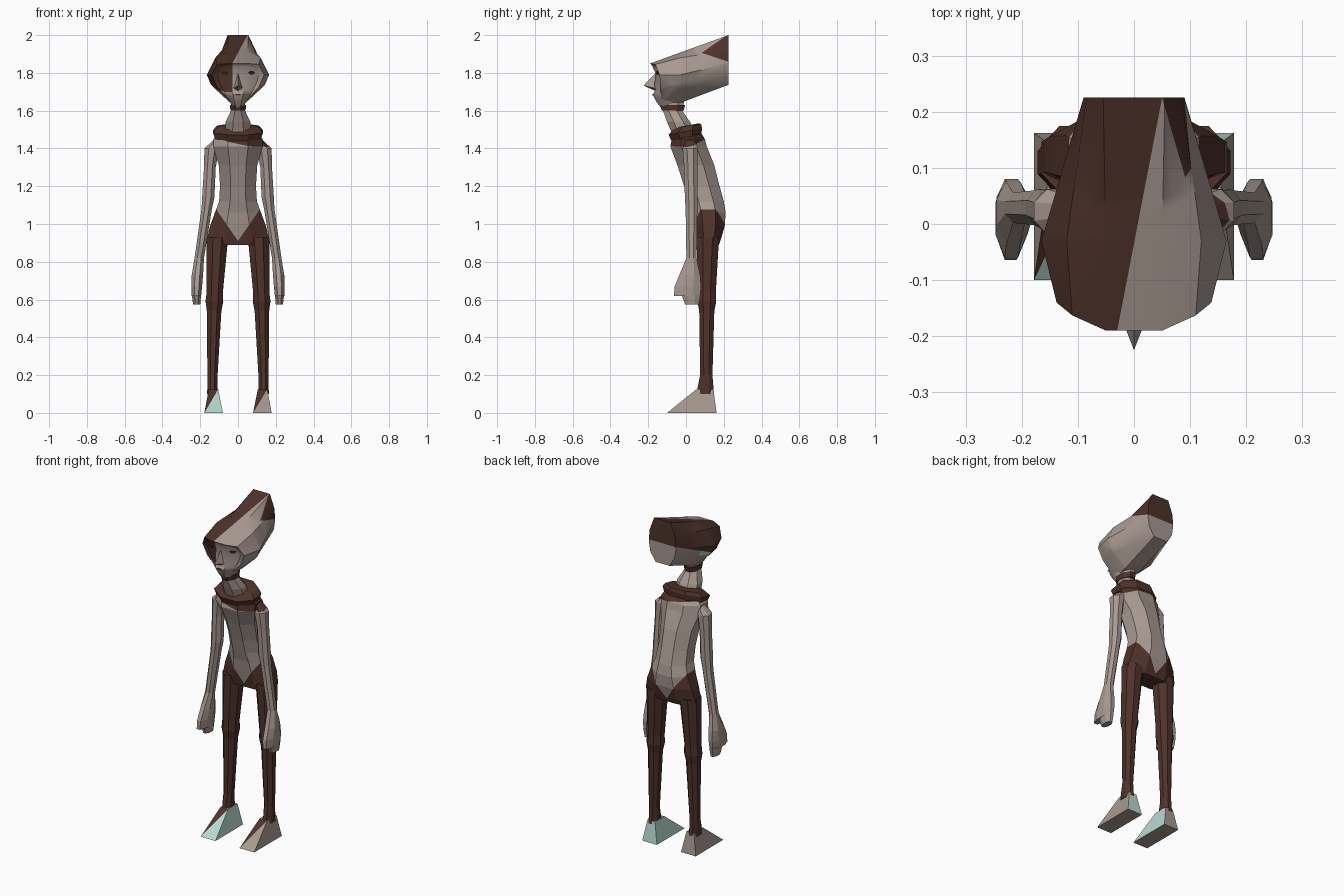
import bpy, bmesh, math
from mathutils import Vector

if "Cube" in bpy.data.objects:
    bpy.data.objects.remove(bpy.data.objects["Cube"])


def material(name, rgb):
    m = bpy.data.materials.new(name)
    m.use_nodes = True
    m.diffuse_color = (*rgb, 1)
    node = m.node_tree.nodes["Principled BSDF"]
    node.inputs["Base Color"].default_value = (*rgb, 1)
    node.inputs["Roughness"].default_value = 0.9
    return m


PALETTE = [material("warm_beige", (0.39, 0.32, 0.285)),
           material("dark_brown", (0.078, 0.032, 0.023)),
           material("pale_mint", (0.48, 0.7, 0.63)),
           material("eye_black", (0.025, 0.015, 0.012))]
BEIGE, BROWN, MINT, BLACK = range(4)


def build(name, verts, faces, colour=BEIGE, cuts=(), rule=None, smooth=0):
    """Mesh object; cuts are planes (a, b, c, d), rule picks a colour per face."""
    bm = bmesh.new()
    vs = [bm.verts.new(v) for v in verts]
    for f in faces:
        bm.faces.new([vs[i] for i in f])
    bmesh.ops.recalc_face_normals(bm, faces=bm.faces)
    for a, b, c, d in cuts:
        no = Vector((a, b, c))
        bmesh.ops.bisect_plane(bm, geom=bm.verts[:] + bm.edges[:] + bm.faces[:],
                               plane_co=no * d / no.length_squared, plane_no=no)
    for f in bm.faces:
        f.material_index = rule(f.calc_center_median()) if rule else colour
    me = bpy.data.meshes.new(name)
    bm.to_mesh(me)
    bm.free()
    for m in PALETTE:
        me.materials.append(m)
    ob = bpy.data.objects.new(name, me)
    bpy.context.collection.objects.link(ob)
    if smooth:
        bpy.ops.object.select_all(action='DESELECT')
        ob.select_set(True)
        bpy.context.view_layer.objects.active = ob
        bpy.ops.object.shade_smooth_by_angle(angle=math.radians(smooth))
    return ob


def skin(rings):
    """Vertices and faces joining equal rings, with both ends closed."""
    n = len(rings[0])
    verts = [p for r in rings for p in r]
    faces = [(k * n + i, k * n + (i + 1) % n, (k + 1) * n + (i + 1) % n, (k + 1) * n + i)
             for k in range(len(rings) - 1) for i in range(n)]
    faces += [tuple(range(n)), tuple(range(len(verts) - n, len(verts)))]
    return verts, faces


def loft(name, sections, n=8, side=1, tilt=0, **kw):
    """Stack of n-sided rings, each given as (z, x0, x1, y0, y1)."""
    angles = [math.tau * (i + 0.5) / n for i in range(n)]
    mx = max(math.cos(a) for a in angles)
    my = max(math.sin(a) for a in angles)
    rings = []
    for z, x0, x1, y0, y1 in sections:
        ring = []
        for a in angles:
            dy = math.sin(a) / my * (y1 - y0) / 2
            x = (x0 + x1) / 2 + math.cos(a) / mx * (x1 - x0) / 2
            ring.append((side * x, (y0 + y1) / 2 + dy, z + tilt * dy))
        rings.append(ring)
    return build(name, *skin(rings), **kw)


def centred(rows):
    return [(z, -w, w, y0, y1) for z, w, y0, y1 in rows]


# Torso: brown yoke above a slanted line, brown hips around a pointed shirt tail
YOKE = (0.2, -0.2, 1, 1.44)


def is_yoke(c):
    return c.z + 0.2 * c.x - 0.2 * c.y > 1.44


def torso_colour(c):
    return BROWN if is_yoke(c) or c.z < 0.91 + 1.45 * abs(c.x) - 0.0 and c.z < 1.12 else BEIGE


loft("torso", centred([
    (0.89, 0.15, 0.06, 0.175), (0.92, 0.165, 0.055, 0.185), (0.99, 0.148, 0.042, 0.205),
    (1.06, 0.122, 0.03, 0.21), (1.12, 0.1, 0.012, 0.2), (1.2, 0.095, -0.01, 0.178),
    (1.31, 0.102, -0.045, 0.15), (1.41, 0.13, -0.083, 0.11), (1.45, 0.13, -0.075, 0.1),
    (1.49, 0.1, -0.07, 0.075)]),
    cuts=[YOKE, (1.45, 0, -1, -0.91), (-1.45, 0, -1, -0.91)], rule=torso_colour)

# Collar, neck and choker
loft("collar", centred([(1.45, 0.12, -0.075, 0.08), (1.49, 0.132, -0.092, 0.085),
                        (1.515, 0.11, -0.065, 0.08), (1.52, 0.085, -0.06, 0.065)]),
     tilt=0.2, colour=BROWN)
loft("neck", centred([(1.48, 0.068, -0.075, 0.05), (1.54, 0.066, -0.1, 0.022),
                      (1.6, 0.037, -0.122, -0.02), (1.65, 0.036, -0.12, -0.01)]))
loft("choker", centred([(1.6, 0.04, -0.128, -0.012), (1.63, 0.043, -0.138, -0.005)]),
     colour=BROWN)

# Limbs
for side, label in ((1, "left"), (-1, "right")):
    loft(label + "_arm", [
        (1.45, 0.09, 0.125, 0.0, 0.05), (1.4, 0.1, 0.178, -0.018, 0.062),
        (1.3, 0.118, 0.18, -0.01, 0.06), (1.14, 0.125, 0.19, -0.006, 0.062),
        (1.08, 0.138, 0.193, -0.002, 0.06), (0.82, 0.18, 0.23, 0.002, 0.056)],
        side=side, cuts=[YOKE], rule=lambda c: BROWN if is_yoke(c) else BEIGE)
    loft(label + "_hand", [
        (0.82, 0.18, 0.23, 0.002, 0.056), (0.73, 0.185, 0.245, -0.035, 0.075),
        (0.67, 0.19, 0.247, -0.06, 0.08), (0.62, 0.195, 0.245, -0.064, 0.075)],
        side=side)
    loft(label + "_fingers", [(0.63, 0.195, 0.245, -0.025, 0.078),
                              (0.575, 0.2, 0.238, -0.005, 0.068)], side=side)
    loft(label + "_leg", [
        (0.1, 0.108, 0.163, 0.055, 0.148), (0.2, 0.108, 0.162, 0.075, 0.14),
        (0.54, 0.088, 0.165, 0.07, 0.15), (0.59, 0.078, 0.172, 0.06, 0.16),
        (0.64, 0.08, 0.166, 0.06, 0.158), (0.93, 0.052, 0.166, 0.056, 0.175)],
        side=side, colour=BROWN)

    # Wedge foot with a brown triangle along one edge of the instep
    lo, hi = sorted((side * 0.08, side * 0.178))
    a, b = sorted((side * 0.105, side * 0.155))
    foot = build(label + "_foot",
                 [(lo, -0.1, 0), (hi, -0.1, 0), (hi, 0.162, 0), (lo, 0.162, 0),
                  (a, 0.055, 0.125), (b, 0.055, 0.125), (b, 0.145, 0.125), (a, 0.145, 0.125)],
                 [(0, 1, 2, 3), (0, 1, 5), (0, 5, 4), (1, 2, 6, 5), (2, 3, 7, 6),
                  (3, 0, 4, 7), (4, 5, 6, 7)])
    inner = 5 if side > 0 else 3
    for index, colour in ((1, BEIGE if side > 0 else MINT), (2, BROWN), (inner, MINT),
                          (4, MINT if side > 0 else BEIGE)):
        foot.data.polygons[index].material_index = colour


# Head: swept-back hull of half profiles (x, y, z), from the fringe to the back
PROFILES = [
    [(0.05, -0.19, 1.85), (0.11, -0.163, 1.845), (0.138, -0.14, 1.79),
     (0.11, -0.135, 1.725), (0.03, -0.13, 1.64)],
    [(0.05, -0.03, 1.908), (0.12, -0.03, 1.88), (0.165, -0.03, 1.79),
     (0.142, -0.03, 1.735), (0.045, -0.02, 1.645)],
    [(0.055, 0.225, 2), (0.085, 0.225, 1.92), (0.09, 0.225, 1.85),
     (0.08, 0.225, 1.79), (0.045, 0.225, 1.737)]]


def head_colour(c):
    low = c.z < 1.7 + 0.44 * (c.y + 0.14)
    if c.y > 0.224:
        return BEIGE if low else BROWN
    if c.x < -0.03 + 0.193 * (c.y + 0.19):
        if not low:
            return BROWN
        return MINT if c.x < -0.13 and -0.02 < c.y < 0.05 else BEIGE
    above = c.z > 1.92 - 0.33 * (c.y - 0.04)
    return BROWN if above and c.x > 0.05 + 0.29 * (0.225 - c.y) else BEIGE


rings = [[(-x, y, z) for x, y, z in reversed(p)] + p for p in PROFILES]
verts, faces = skin(rings)
n = len(rings[0])
faces.remove(tuple(range(n)))
verts.append((0, -0.1, 1.75))
faces += [(i, (i + 1) % n, len(verts) - 1) for i in range(n)]
build("head", verts, faces, smooth=35, rule=head_colour,
      cuts=[(1, -0.193, 0, 0.0067), (0, -0.44, 1, 1.7616), (0, 0.33, 1, 1.9332),
            (1, 0.29, 0, 0.11525), (0, 1, 0, -0.02), (0, 1, 0, 0.05)])

# Face, half in brown
loft("face", centred([
    (1.612, 0.025, -0.13, -0.05), (1.645, 0.042, -0.156, -0.05), (1.668, 0.055, -0.168, -0.05),
    (1.685, 0.066, -0.174, -0.05), (1.705, 0.078, -0.165, -0.05), (1.75, 0.1, -0.166, -0.05),
    (1.8, 0.115, -0.162, -0.05), (1.843, 0.115, -0.182, -0.05)]), smooth=40,
    cuts=[(1, 0, 0, -0.03), (0, 0, 1, 1.7)],
    rule=lambda c: BROWN if c.x < -0.03 and c.z > 1.7 else BEIGE)

# Nose
build("nose", [(0, -0.16, 1.8), (0, -0.225, 1.733), (0.026, -0.158, 1.718),
               (-0.026, -0.158, 1.718), (0, -0.164, 1.705)],
      [(0, 1, 2), (0, 3, 1), (1, 4, 2), (1, 3, 4), (0, 2, 4, 3)])


# Eyes and mouth as thin plates
def plate(name, x, y, z, size, turn, colour):
    w, t, h = (s / 2 for s in size)
    ring = [(-w, 0), (-w / 2, h), (w / 2, h), (w, 0), (w / 2, -h), (-w / 2, -h)]
    ob = build(name, *skin([[(u, d, v) for u, v in ring] for d in (-t, t)]), colour=colour)
    ob.location = (x, y, z)
    ob.rotation_euler.z = turn


for side, label in ((1, "left"), (-1, "right")):
    plate(label + "_eye", side * 0.072, -0.151, 1.8, (0.035, 0.008, 0.018),
          side * math.radians(27), BLACK)
plate("mouth", 0, -0.174, 1.685, (0.04, 0.006, 0.007), 0, BROWN)
